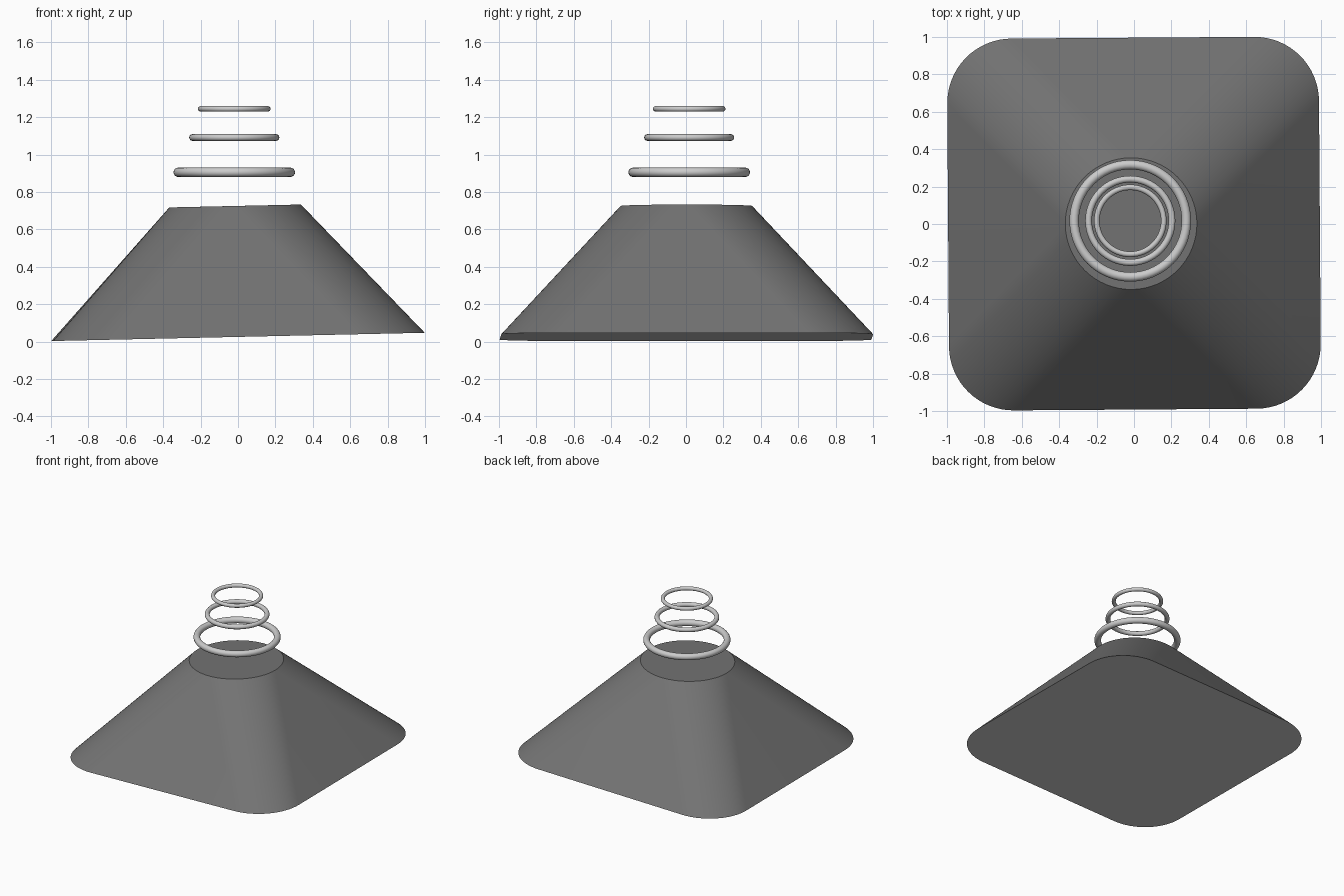
import bpy, bmesh
from math import sin, cos, pi, radians

if "Cube" in bpy.data.objects:
    bpy.data.objects.remove(bpy.data.objects["Cube"])

ARC = 16  # segments per rounded corner


def smooth(obj):
    bpy.ops.object.select_all(action='DESELECT')
    obj.select_set(True)
    bpy.context.view_layer.objects.active = obj
    bpy.ops.object.shade_smooth_by_angle(angle=radians(30))


def grey(name, value):
    mat = bpy.data.materials.new(name)
    mat.diffuse_color = (value, value, value, 1)
    mat.use_nodes = True
    mat.node_tree.nodes["Principled BSDF"].inputs["Base Color"].default_value = mat.diffuse_color
    return mat


def rounded_square(bm, half, radius, z):
    """Rounded-square outline; half == radius gives a circle."""
    verts = []
    for q in range(4):
        mid = radians(45 + 90 * q)
        cx = (half - radius) * (1 if cos(mid) > 0 else -1)
        cy = (half - radius) * (1 if sin(mid) > 0 else -1)
        for i in range(ARC + 1):
            a = pi / 2 * (q + i / ARC)
            verts.append(bm.verts.new((cx + radius * cos(a), cy + radius * sin(a), z)))
    return verts


# Body: rounded-square base lofted to a round top, slightly tilted
bm = bmesh.new()
base = rounded_square(bm, 0.994, 0.345, 0.0)
top = rounded_square(bm, 0.352, 0.352, 0.70)
n = len(base)
for i in range(n):
    j = (i + 1) % n
    bm.faces.new((base[i], base[j], top[j], top[i]))
underside = bm.faces.new(base[::-1])
underside.material_index = 1
bm.faces.new(top)
# weld the doubled points where the top's quarter arcs meet
bmesh.ops.remove_doubles(bm, verts=top, dist=1e-5)
mesh = bpy.data.meshes.new("body")
bm.to_mesh(mesh)
bm.free()
mesh.materials.append(grey("dark_grey", 0.17))
mesh.materials.append(grey("light_grey", 0.8))
body = bpy.data.objects.new("body", mesh)
bpy.context.collection.objects.link(body)
body.location = (0, 0.002, 0.025)
body.rotation_euler = (0, radians(-1.27), radians(0.4))
smooth(body)

# Three floating rings, shrinking upward: (name, outer radius, tube radius, height)
for name, outer, tube, z in (("lower_ring", 0.325, 0.025, 0.905),
                             ("middle_ring", 0.241, 0.018, 1.091),
                             ("upper_ring", 0.194, 0.015, 1.244)):
    bpy.ops.mesh.primitive_torus_add(major_radius=outer - tube, minor_radius=tube,
                                     major_segments=64, minor_segments=16,
                                     location=(-0.02, 0.017, z))
    ring = bpy.context.object
    ring.name = name
    smooth(ring)
